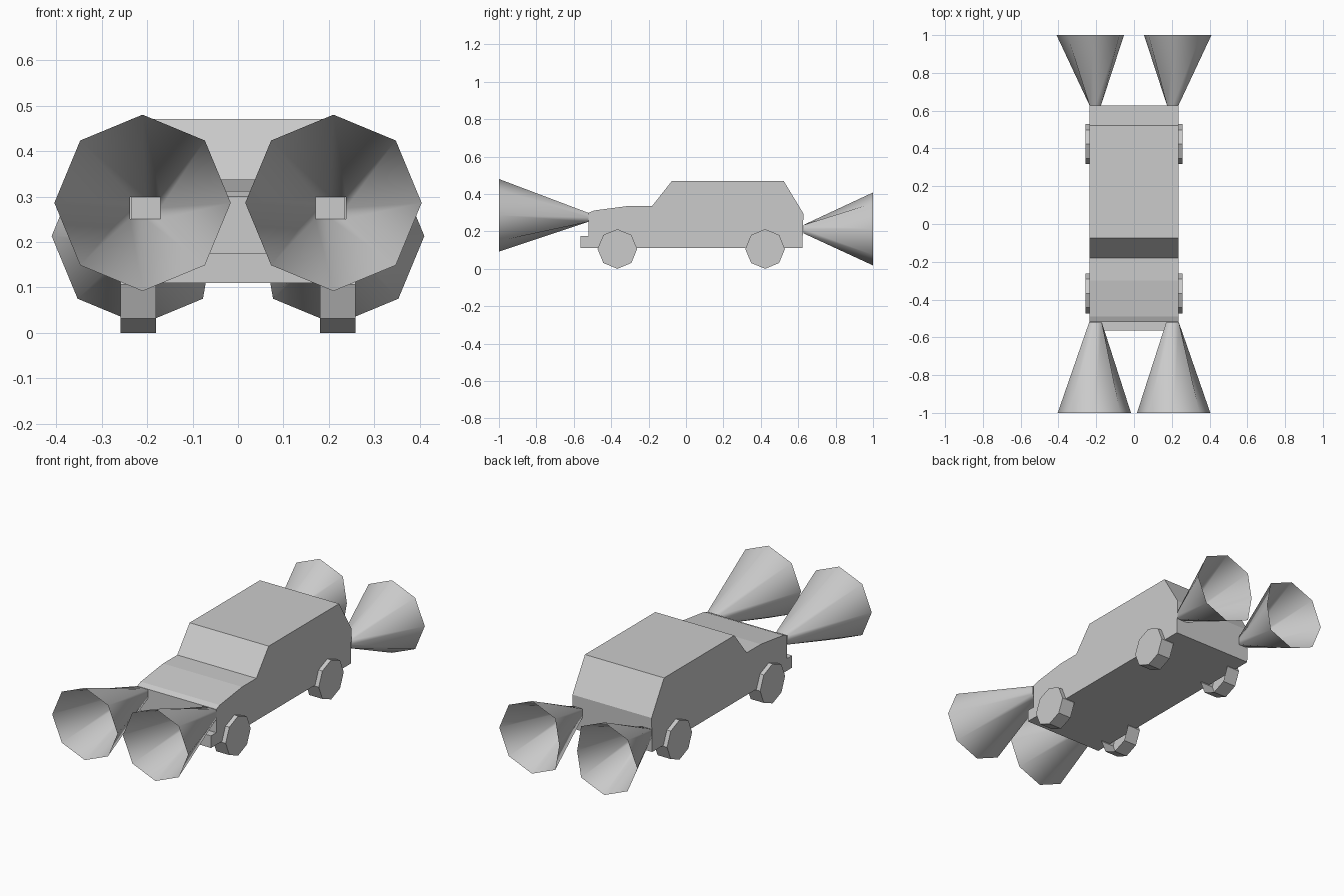
import bpy, bmesh
from math import cos, sin, pi

if "Cube" in bpy.data.objects:
    bpy.data.objects.remove(bpy.data.objects["Cube"])


def finish(name, bm, smooth=False):
    mesh = bpy.data.meshes.new(name)
    bm.to_mesh(mesh)
    bm.free()
    obj = bpy.data.objects.new(name, mesh)
    bpy.context.collection.objects.link(obj)
    for p in mesh.polygons:
        p.use_smooth = smooth
    return obj


def prism(name, profile, x0, x1, inner_cap=True):
    """Extrude a (y, z) profile from x0 to x1."""
    bm = bmesh.new()
    a = [bm.verts.new((x0, y, z)) for y, z in profile]
    b = [bm.verts.new((x1, y, z)) for y, z in profile]
    n = len(profile)
    for i in range(n):
        j = (i + 1) % n
        bm.faces.new((a[i], a[j], b[j], b[i]))
    bm.faces.new(b)
    if inner_cap:
        bm.faces.new(a[::-1])
    bmesh.ops.recalc_face_normals(bm, faces=bm.faces[:])
    return finish(name, bm)


def beam(name, side, lamp, mouth, radius, inner_limit):
    """Open cone from a small rectangular lamp to an octagonal mouth."""
    lx, ly, lz, hw, hh = lamp
    mx, my, mz = mouth
    bm = bmesh.new()
    small, big = [], []
    for k in range(8):
        c, s = cos(k * pi / 4), sin(k * pi / 4)
        small.append(bm.verts.new((side * (lx + hw * round(c)), ly, lz + hh * round(s))))
        x = max(mx + radius * c, inner_limit)
        big.append(bm.verts.new((side * x, my, mz + radius * s)))
    for i in range(8):
        j = (i + 1) % 8
        f = (small[i], small[j], big[j], big[i])
        # keep the normals pointing outwards on both sides and ends
        bm.faces.new(f if side * my < 0 else f[::-1])
    return finish(name, bm, True)


# body shell with bonnet, windscreen, roof and sloping tailgate
W = 0.235
prism("car_body", [(-0.52, 0.11), (-0.52, 0.30), (-0.49, 0.312), (-0.30, 0.337),
                   (-0.18, 0.337), (-0.075, 0.47), (0.522, 0.47), (0.628, 0.295),
                   (0.622, 0.11)], -W, W)

# front bumper
prism("front_bumper", [(-0.565, 0.11), (-0.565, 0.175), (-0.52, 0.175), (-0.52, 0.11)], -W, W)

for side, label in ((-1, "left"), (1, "right")):
    # eight-sided wheels, open on the inner side
    for y, end in ((-0.367, "front"), (0.423, "rear")):
        ring = [(y + 0.106 * cos(k * pi / 4), 0.106 + 0.106 * sin(k * pi / 4)) for k in range(8)]
        prism(f"{end}_{label}_wheel", ring, side * 0.18, side * 0.258, inner_cap=False)
    # headlight and tail light beams
    beam(f"headlight_beam_{label}", side, (0.204, -0.522, 0.275, 0.034, 0.024),
         (0.21, -1.0, 0.286), 0.194, 0.0)
    beam(f"tail_light_beam_{label}", side, (0.205, 0.627, 0.212, 0.03, 0.022),
         (0.215, 1.0, 0.213), 0.195, 0.053)
